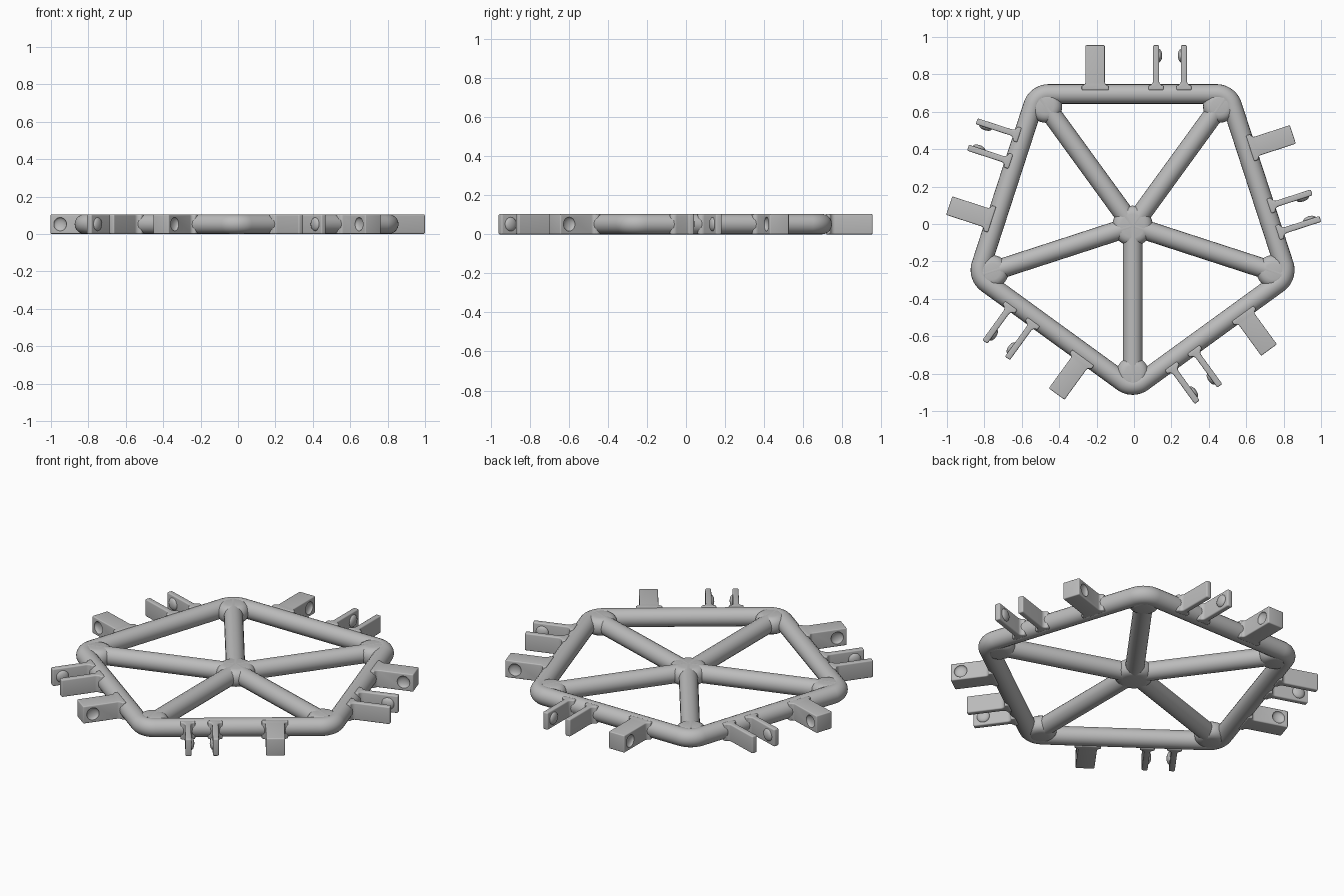
import bpy, bmesh, math
from mathutils import Matrix, Vector

CENTRE = Vector((-0.0075, -0.01, 0))
R = 0.0525            # tube radius
H = 0.104             # tab height
TIP = 0.966           # reach of the tabs
APOTHEM = 0.705       # centre of the rim bars
FIFTH = math.tau / 5

cube = bpy.data.objects.get("Cube")
if cube:
    bpy.data.objects.remove(cube, do_unlink=True)

grey = bpy.data.materials.new("plain grey")
grey.use_nodes = True
colour = (0.5, 0.5, 0.5, 1)
grey.diffuse_color = colour
grey.node_tree.nodes["Principled BSDF"].inputs["Base Color"].default_value = colour


def add_object(name, data):
    obj = bpy.data.objects.new(name, data)
    bpy.context.collection.objects.link(obj)
    return obj


def bake(obj):
    """Turn curve or modifiers into a plain mesh with smooth shading."""
    bpy.ops.object.select_all(action="DESELECT")
    obj.select_set(True)
    bpy.context.view_layer.objects.active = obj
    bpy.ops.object.convert(target="MESH")
    obj.data.materials.clear()
    obj.data.materials.append(grey)
    bpy.ops.object.shade_smooth_by_angle(angle=math.radians(35))
    return obj


def tube(name, points, cyclic=False):
    curve = bpy.data.curves.new(name, "CURVE")
    curve.dimensions = "3D"
    curve.bevel_depth = R
    curve.bevel_resolution = 8
    curve.use_fill_caps = True
    spline = curve.splines.new("POLY")
    spline.points.add(len(points) - 1)
    for p, co in zip(spline.points, points):
        p.co = (*co, R, 1)
    spline.use_cyclic_u = cyclic
    return bake(add_object(name, curve))


def prism(name, outline, bevel):
    bm = bmesh.new()
    face = bm.faces.new([bm.verts.new((x, y, 0)) for x, y in outline])
    top = bmesh.ops.extrude_face_region(bm, geom=[face])["geom"]
    bmesh.ops.translate(bm, vec=(0, 0, H), verts=[v for v in top if isinstance(v, bmesh.types.BMVert)])
    bmesh.ops.recalc_face_normals(bm, faces=bm.faces)
    mesh = bpy.data.meshes.new(name)
    bm.to_mesh(mesh)
    bm.free()
    obj = add_object(name, mesh)
    mod = obj.modifiers.new("rounded edges", "BEVEL")
    mod.width, mod.segments = bevel, 4
    mod.limit_method, mod.angle_limit = "ANGLE", math.radians(40)
    return obj


def flared_outline(half, fillet):
    """Plan of a plate that widens in a fillet where it meets the rim."""
    root = APOTHEM + R - 0.008
    side = [(half + fillet, APOTHEM + 0.02)]
    for i in range(6):
        a = math.pi / 2 * i / 5
        side.append((half + fillet * (1 - math.sin(a)), root + fillet * (1 - math.cos(a))))
    side.append((half, TIP))
    return side + [(-x, y) for x, y in reversed(side)]


def pip(name, x):
    """Lens shaped snap bump, also used to cut the matching dimple."""
    bm = bmesh.new()
    bmesh.ops.create_uvsphere(bm, u_segments=24, v_segments=16, radius=1)
    bmesh.ops.scale(bm, vec=(0.018, 0.036, 0.036), verts=bm.verts)
    bmesh.ops.translate(bm, vec=(x, 0.91, H / 2), verts=bm.verts)
    mesh = bpy.data.meshes.new(name)
    bm.to_mesh(mesh)
    bm.free()
    return add_object(name, mesh)


def disc(name, radius):
    """Rounded disc that fills the notches between meeting tubes."""
    outline = [(radius * math.cos(math.tau * i / 40), radius * math.sin(math.tau * i / 40)) for i in range(40)]
    return bake(prism(name, outline, 0.045))


def ring(obj):
    """Place five copies around the centre."""
    for i in range(5):
        part = obj if i == 0 else add_object(f"{obj.name}_{i + 1}", obj.data)
        part.matrix_world = Matrix.Translation(CENTRE) @ Matrix.Rotation(i * FIFTH, 4, "Z")


# Pentagon rim with rounded corners
rim_points = []
bend = 0.0875
for k in range(5):
    mid = -math.pi / 2 + k * FIFTH
    d = (APOTHEM - bend) / math.cos(math.pi / 5)
    for j in range(13):
        a = mid + (j / 12 - 0.5) * FIFTH
        rim_points.append((d * math.cos(mid) + bend * math.cos(a), d * math.sin(mid) + bend * math.sin(a)))
rim = tube("rim", rim_points, True)
rim.location = CENTRE

# Spokes, hub and corner fillets
ring(tube("spoke", [(0, 0), (0, -0.84)]))
hub = disc("hub", 0.108)
hub.location = CENTRE
corner = disc("corner_fillet", 0.088)
corner.data.transform(Matrix.Translation((0, -0.79, 0)))
ring(corner)

# Solid tabs with a dimple on both sides
tab = prism("solid_tab", flared_outline(0.052, 0.02), 0.01)
dimples = [pip("dimple_cutter", s * 0.052) for s in (-1, 1)]
for cutter in dimples:
    cutter.hide_render = True
    cut = tab.modifiers.new("dimple", "BOOLEAN")
    cut.operation, cut.object, cut.solver = "DIFFERENCE", cutter, "EXACT"
bake(tab)
for cutter in dimples:
    bpy.data.objects.remove(cutter, do_unlink=True)
tab.data.transform(Matrix.Translation((-0.2, 0, 0)))
ring(tab)

# Pairs of thin prongs with facing snap bumps
for side, s in (("left", 1), ("right", -1)):
    prong = prism(f"{side}_prong", flared_outline(0.0165, 0.024), 0.012)
    bake(prong)
    prong.data.transform(Matrix.Translation((0.2 + s * 0.0745, 0, 0)))
    ring(prong)
    ring(bake(pip(f"{side}_snap_bump", 0.2 + s * 0.06)))
